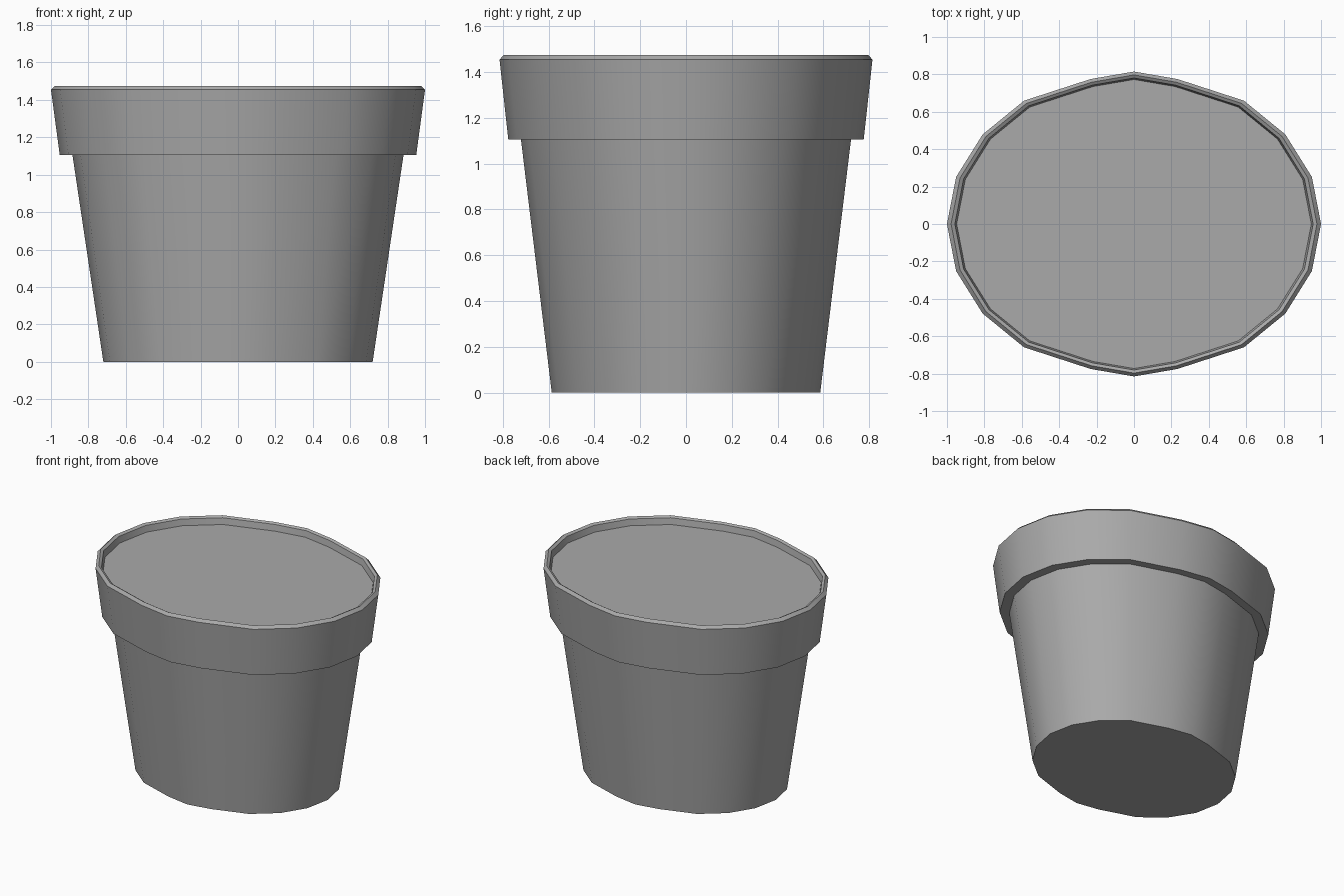
import bpy, bmesh, math

cube = bpy.data.objects.get("Cube")
if cube:
    bpy.data.objects.remove(cube, do_unlink=True)

GREY = (0.4, 0.4, 0.4, 1.0)
SIDES = 20
DEPTH = 0.815   # depth of the oval relative to its width

grey = bpy.data.materials.new("plain grey")
grey.use_nodes = True
grey.diffuse_color = GREY
grey.node_tree.nodes["Principled BSDF"].inputs["Base Color"].default_value = GREY


def oval_point(i):
    """Corner i of the unit oval; corners beside the y axis sit closer to it."""
    a = 2 * math.pi * i / SIDES
    x = math.cos(a)
    if i % 10 in (4, 6):
        x *= 0.75
    return x, DEPTH * math.sin(a)


def oval_lathe(name, profile, cap_start=False, cap_end=False):
    """Sweep a (radius, height) profile around the oval."""
    bm = bmesh.new()
    rings = [[bm.verts.new((r * x, r * y, z))
              for x, y in map(oval_point, range(SIDES))] for r, z in profile]
    for low, high in zip(rings, rings[1:]):
        for i in range(SIDES):
            j = (i + 1) % SIDES
            bm.faces.new((low[i], low[j], high[j], high[i]))
    if cap_start:
        bm.faces.new(rings[0][::-1])
    if cap_end:
        bm.faces.new(rings[-1])
    mesh = bpy.data.meshes.new(name)
    bm.to_mesh(mesh)
    bm.free()
    mesh.materials.append(grey)
    obj = bpy.data.objects.new(name, mesh)
    bpy.context.collection.objects.link(obj)
    bpy.ops.object.select_all(action="DESELECT")
    obj.select_set(True)
    bpy.context.view_layer.objects.active = obj
    bpy.ops.object.shade_smooth_by_angle(angle=math.radians(30))
    return obj


# Tapered body, overhanging collar, bevelled lip and short inner wall
oval_lathe("pot", [(0.72, 0), (0.885, 1.105), (0.953, 1.105), (1.0, 1.455),
                   (0.978, 1.475), (0.958, 1.465), (0.948, 1.42)],
           cap_start=True)

# Flat filling just below the lip
oval_lathe("soil", [(0.948, 1.42)], cap_end=True)
